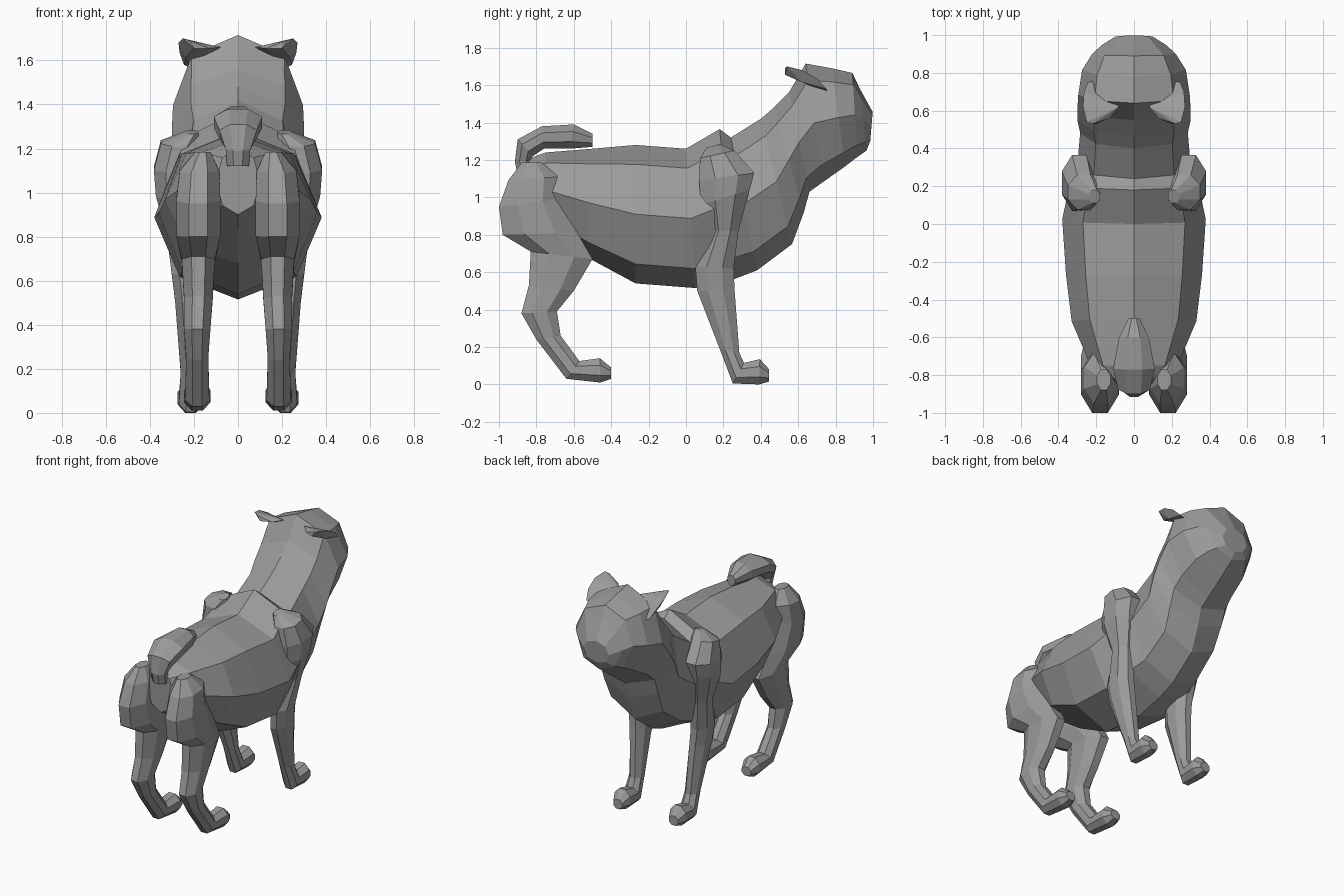
import bpy, bmesh, math

fur = bpy.data.materials.new("grey_fur")
fur.diffuse_color = (0.33, 0.33, 0.33, 1)


def finish(name, bm, mirror=False):
    bmesh.ops.recalc_face_normals(bm, faces=bm.faces)
    me = bpy.data.meshes.new(name)
    bm.to_mesh(me)
    bm.free()
    me.materials.append(fur)
    ob = bpy.data.objects.new(name, me)
    bpy.context.collection.objects.link(ob)
    if mirror:
        m = ob.modifiers.new("mirror", 'MIRROR')
        m.use_bisect_axis[0] = False
        m.use_mirror_merge = False
    return ob


def loft(name, rings, section, mirror=False):
    """Ring: (y0, z0, y1, z1, centre x, half width); section: (side, share from 0 to 1)."""
    bm = bmesh.new()
    loops = []
    for y0, z0, y1, z1, cx, w in rings:
        loops.append([bm.verts.new((cx + s * w, y0 + (y1 - y0) * t, z0 + (z1 - z0) * t))
                      for s, t in section])
    n = len(section)
    for a, b in zip(loops, loops[1:]):
        for i in range(n):
            j = (i + 1) % n
            bm.faces.new((a[i], a[j], b[j], b[i]))
    bm.faces.new(loops[0])
    bm.faces.new(loops[-1])
    return finish(name, bm, mirror)


# Cross-sections: keeled torso and regular octagonal limb
half = [(0.71, 0.14), (1, 0.5), (0.7, 0.86)]
torso = [(0, 0)] + half + [(0, 1)] + [(-s, t) for s, t in reversed(half)]
k = 1 / math.cos(math.pi / 8)
octagon = [(k * math.sin(a), 0.5 - 0.5 * k * math.cos(a))
           for a in (math.pi / 8 + i * math.pi / 4 for i in range(8))]

# Torso, neck and head, from rump to snout (top point, bottom point)
loft("body", [
    (-.86, 1.20, -.85, .90, 0, .10),
    (-.75, 1.24, -.75, .84, 0, .23),
    (-.50, 1.26, -.53, .68, 0, .33),
    (-.27, 1.28, -.27, .54, 0, .36),
    (.00, 1.26, .05, .515, 0, .38),
    (.18, 1.365, .25, .56, 0, .34),
    (.24, 1.32, .38, .61, 0, .30),
    (.40, 1.42, .567, .75, 0, .285),
    (.47, 1.48, .63, .92, 0, .30),
    (.55, 1.56, .66, 1.03, 0, .30),
    (.64, 1.715, .73, 1.08, 0, .295),
    (.78, 1.69, .85, 1.165, 0, .275),
    (.89, 1.665, .915, 1.215, 0, .22),
    (.93, 1.58, .965, 1.25, 0, .17),
    (.998, 1.457, .985, 1.30, 0, .10)], torso)

# Curled tail
loft("tail", [
    (-.90, 1.12, -.80, 1.12, 0, .05),
    (-.915, 1.19, -.83, 1.20, 0, .055),
    (-.90, 1.31, -.82, 1.22, 0, .085),
    (-.77, 1.38, -.76, 1.26, 0, .11),
    (-.60, 1.39, -.62, 1.26, 0, .08),
    (-.50, 1.34, -.50, 1.27, 0, .03)], octagon)

# Hind legs: thigh, shin, hock, paw (back point, front point)
loft("hind_leg", [
    (-.88, 1.185, -.77, 1.185, .16, .035),
    (-.95, 1.09, -.68, 1.11, .175, .09),
    (-1.0, .95, -.67, .99, .18, .10),
    (-.98, .80, -.58, .81, .18, .10),
    (-.83, .71, -.50, .67, .18, .075),
    (-.84, .53, -.60, .50, .18, .065),
    (-.88, .38, -.69, .39, .185, .06),
    (-.80, .24, -.67, .26, .185, .05),
    (-.64, .03, -.57, .125, .185, .055),
    (-.46, .01, -.46, .14, .185, .06),
    (-.40, .03, -.40, .09, .185, .035)], octagon, True)

# Front legs: shoulder, forearm, paw
loft("front_leg", [
    (.11, 1.265, .18, 1.285, .21, .03),
    (.075, 1.21, .26, 1.25, .265, .085),
    (.07, 1.09, .365, 1.13, .29, .092),
    (.08, .96, .34, 1.04, .285, .088),
    (.13, .82, .28, .82, .255, .07),
    (.05, .63, .255, .62, .24, .06),
    (.06, .50, .26, .50, .23, .055),
    (.18, .19, .285, .17, .215, .045),
    (.25, .005, .31, .115, .215, .053),
    (.39, .0, .395, .135, .215, .06),
    (.445, .015, .445, .08, .215, .035)], octagon, True)

# Folded, rounded ears
bm = bmesh.new()
for p in [(.08, .62, 1.66), (.13, .56, 1.655), (.22, .53, 1.69), (.25, .54, 1.70),
          (.27, .62, 1.68), (.265, .70, 1.635), (.245, .75, 1.58), (.20, .76, 1.56),
          (.235, .62, 1.615), (.20, .53, 1.655)]:
    bm.verts.new(p)
bmesh.ops.convex_hull(bm, input=bm.verts)
finish("ear", bm, True)
